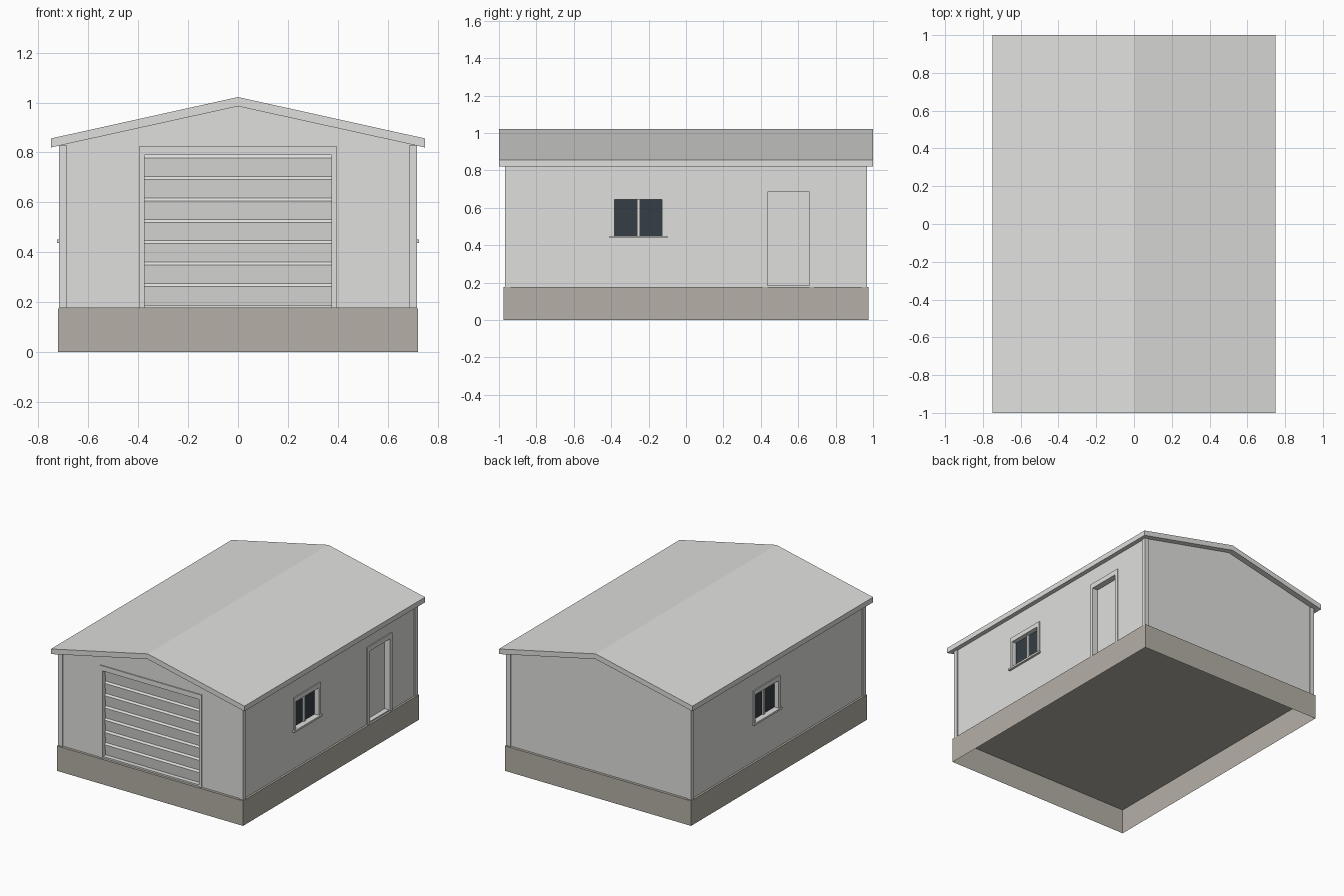
import bpy
import bmesh

cube = bpy.data.objects.get("Cube")
if cube:
    bpy.data.objects.remove(cube, do_unlink=True)


def material(name, r, g, b):
    m = bpy.data.materials.new(name)
    m.use_nodes = True
    m.diffuse_color = (r, g, b, 1)
    m.node_tree.nodes["Principled BSDF"].inputs["Base Color"].default_value = (r, g, b, 1)
    return m


GREY = material("light grey", 0.74, 0.74, 0.725)
STONE = material("stone", 0.46, 0.43, 0.38)
GLASS = material("dark glass", 0.036, 0.048, 0.058)


def finish(name, bm, mat):
    bmesh.ops.recalc_face_normals(bm, faces=bm.faces)
    mesh = bpy.data.meshes.new(name)
    bm.to_mesh(mesh)
    bm.free()
    mesh.materials.append(mat)
    obj = bpy.data.objects.new(name, mesh)
    bpy.context.collection.objects.link(obj)
    return obj


def prism(name, profile, axis, a, b, mat=GREY):
    """Extrude a (horizontal, z) profile along x or y from a to b."""
    bm = bmesh.new()
    place = (lambda h, z, t: (t, h, z)) if axis == "x" else (lambda h, z, t: (h, t, z))
    face = bm.faces.new([bm.verts.new(place(h, z, a)) for h, z in profile])
    ext = bmesh.ops.extrude_face_region(bm, geom=[face])
    step = place(0, 0, b - a)
    bmesh.ops.translate(bm, vec=step, verts=[v for v in ext["geom"] if isinstance(v, bmesh.types.BMVert)])
    return finish(name, bm, mat)


def box(name, x, y, z, mat=GREY):
    x, y = sorted(x), sorted(y)
    outline = [(x[0], z[0]), (x[1], z[0]), (x[1], z[1]), (x[0], z[1])]
    return prism(name, outline, "y", y[0], y[1], mat)


WX, WY = 0.71, 0.96      # wall half sizes
BASE = 0.177             # wall foot
TRIM = 0.007             # how far trim stands out
RIDGE, SLOPE = 0.985, 0.22

# Foundation, open underneath
foundation = box("foundation", (-0.722, 0.722), (-0.975, 0.975), (0, 0.175), STONE)
bm = bmesh.new()
bm.from_mesh(foundation.data)
bmesh.ops.delete(bm, geom=[f for f in bm.faces if f.calc_center_median().z < 0.01], context="FACES")
bm.to_mesh(foundation.data)
bm.free()

# Gabled wall block
eave = RIDGE - SLOPE * WX + 0.008
walls = prism("walls", [(-WX, BASE), (WX, BASE), (WX, eave), (0, RIDGE + 0.008), (-WX, eave)], "y", -WY, WY)


def cut(x, y, z):
    """Sink a recess into the wall block."""
    cutter = box("cutter", x, y, z)
    cutter.hide_render = True
    mod = walls.modifiers.new("recess", "BOOLEAN")
    mod.operation = "DIFFERENCE"
    mod.solver = "EXACT"
    mod.object = cutter
    bpy.context.view_layer.objects.active = walls
    bpy.ops.object.modifier_apply(modifier=mod.name)
    bpy.data.objects.remove(cutter, do_unlink=True)


# Roof
prism("roof", [(-0.75, 0.82), (0, RIDGE), (0.75, 0.82), (0.75, 0.856), (0, 1.022), (-0.75, 0.856)], "y", -1, 1)

# Corner boards
for sx, side in ((-1, "right"), (1, "left")):
    for sy, end in ((-1, "front"), (1, "back")):
        box(f"{end}_{side}_corner_board", (sx * 0.685, sx * (WX + TRIM)),
            (sy * 0.937, sy * (WY + TRIM)), (BASE, 0.828))

# Garage door: recess, frame and overlapping slats
back = -0.925
cut((-0.375, 0.375), (-1.1, back), (0.188, 0.79))
front = (-WY - TRIM, -WY + 0.002)
for s, side in ((-1, "right"), (1, "left")):
    box(f"garage_frame_{side}", (s * 0.375, s * 0.395), front, (BASE, 0.825))
box("garage_frame_top", (-0.375, 0.375), front, (0.79, 0.825))
SLATS = 7
pitch = (0.79 - 0.188) / SLATS
for i in range(SLATS):
    z = 0.188 + i * pitch
    prism(f"garage_slat_{i + 1}", [(back + 0.002, z), (back - 0.004, z), (back - 0.014, z + pitch - 0.012),
                                   (back - 0.004, z + pitch), (back + 0.002, z + pitch)], "x", -0.375, 0.375)


def side_frame(name, s, y, y_in, z, z_in):
    """Two jambs and a head around an opening in a side wall."""
    x = (s * (WX - 0.002), s * (WX + TRIM))
    box(name + "_front_jamb", x, (y[0], y_in[0]), z)
    box(name + "_back_jamb", x, (y_in[1], y[1]), z)
    box(name + "_head", x, y_in, (z_in, z[1]))


# Side door
cut((WX - 0.035, 0.9), (0.435, 0.66), (0.185, 0.685))
side_frame("door", 1, (0.41, 0.685), (0.435, 0.66), (BASE, 0.72), 0.685)


# Windows
def window(name, s, c):
    z = (0.45, 0.643)
    y_in = (c - 0.127, c + 0.127)
    deep = s * (WX - 0.03)
    cut((deep, s * 0.9), y_in, z)
    side_frame(name, s, (c - 0.148, c + 0.148), y_in, (z[0], 0.675), z[1])
    box(name + "_sill", (s * (WX - 0.002), s * 0.726), (c - 0.155, c + 0.155), (0.437, z[0]))
    box(name + "_glass", (deep - s * 0.003, deep + s * 0.004), y_in, z, GLASS)
    box(name + "_mullion", (deep, deep + s * 0.014), (c - 0.009, c + 0.009), z)


window("left_window", 1, -0.254)
window("right_window", -1, 0.125)
